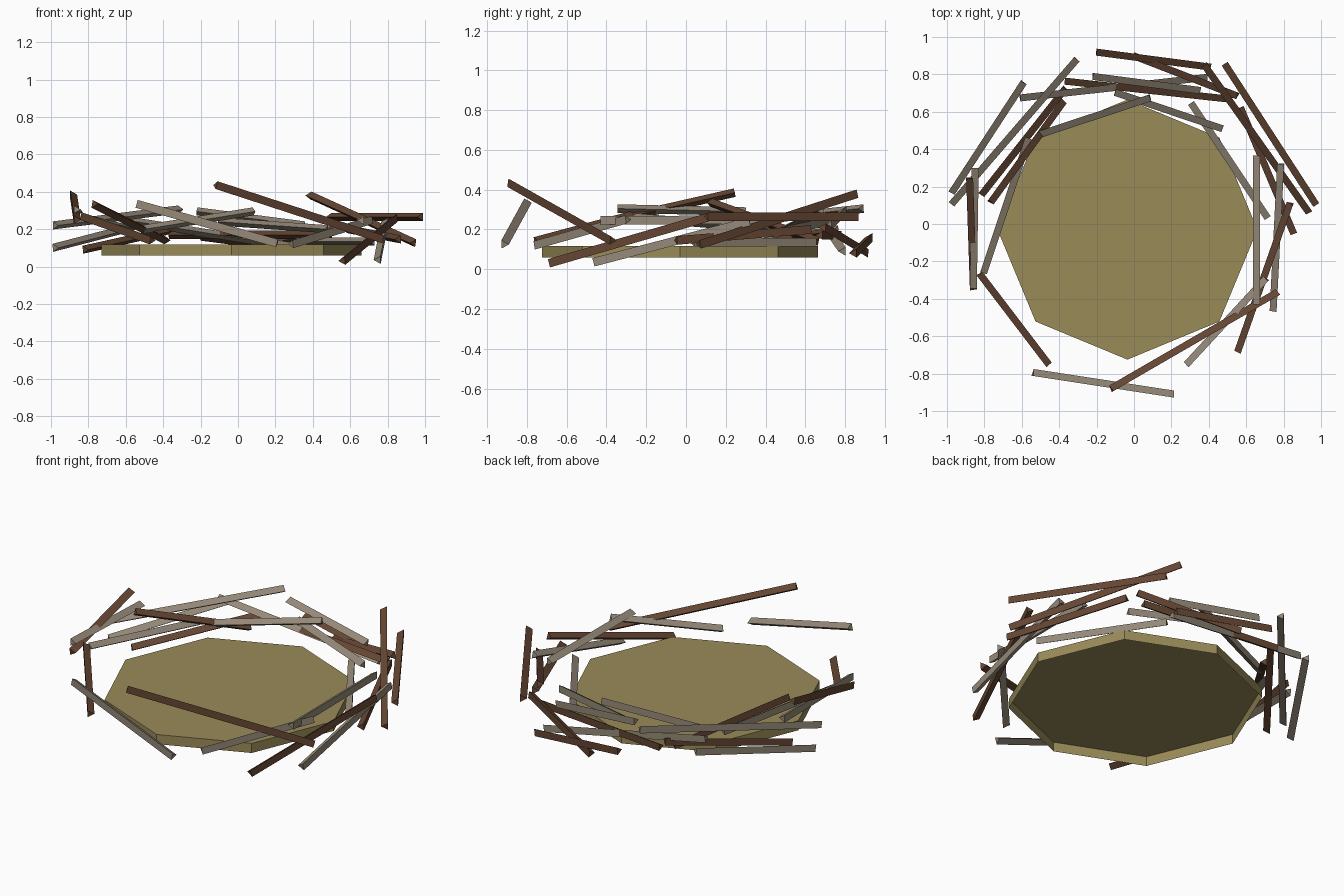
import bpy, bmesh, math
from mathutils import Vector

if "Cube" in bpy.data.objects:
    bpy.data.objects.remove(bpy.data.objects["Cube"])


def material(name, rgb):
    m = bpy.data.materials.new(name)
    m.diffuse_color = (*rgb, 1)
    m.use_nodes = True
    m.node_tree.nodes["Principled BSDF"].inputs["Base Color"].default_value = m.diffuse_color
    return m


straw = material("straw", (0.32, 0.26, 0.098))
brown = material("brown_bark", (0.130, 0.061, 0.033))
gray = material("weathered_gray", (0.30, 0.25, 0.19))


def add(name, verts, faces, mat):
    me = bpy.data.meshes.new(name)
    me.from_pydata(verts, [], faces)
    bm = bmesh.new()
    bm.from_mesh(me)
    bmesh.ops.recalc_face_normals(bm, faces=bm.faces)
    bm.to_mesh(me)
    bm.free()
    me.materials.append(mat)
    ob = bpy.data.objects.new(name, me)
    bpy.context.collection.objects.link(ob)
    return ob


# Nest floor: eight-sided shallow cap, open underneath
N, R, CX, CY = 8, 0.695, -0.035, -0.03
ring = [(CX + R * math.cos(math.tau * i / N), CY + R * math.sin(math.tau * i / N)) for i in range(N)]
verts = [(x, y, z) for z in (0.06, 0.118) for x, y in ring]
faces = [(i, (i + 1) % N, N + (i + 1) % N, N + i) for i in range(N)]
faces.append(tuple(range(N, 2 * N)))
add("nest_floor", verts, faces, straw)


# Twig: three-sided prism, flat side outward, ridge toward the nest centre
def twig(name, a, b, mat, side=0.043):
    a, b = Vector(a), Vector(b)
    d = (b - a).normalized()
    inward = d.cross(Vector((0, 0, 1))).normalized()
    if inward.dot((a + b) / 2) > 0:
        inward = -inward
    up = d.cross(inward).normalized()
    r = side / math.sqrt(3)
    tri = [inward * r, -inward * r / 2 + up * side / 2, -inward * r / 2 - up * side / 2]
    vs = [p + t for p in (a, b) for t in tri]
    fs = [(0, 1, 2), (5, 4, 3), (0, 1, 4, 3), (1, 2, 5, 4), (2, 0, 3, 5)]
    add(name, vs, fs, mat)


# Brown twigs around the rim
brown_ends = [
    ((-.12, -.885, .435), (.77, -.37, .145)),
    ((.49, .86, .265), (.98, .105, .265)),
    ((.38, .855, .38), (.94, .065, .125)),
    ((.575, .625, .20), (.86, -.05, .145)),
    ((.84, .11, .26), (.56, -.685, .03)),
    ((-.20, .925, .16), (.41, .845, .08)),
    ((0, .905, .08), (.555, .69, .21)),
    ((-.37, .77, .17), (.50, .675, .17)),
    ((-.885, .245, .385), (-.865, -.35, .25)),
    ((-.77, .12, .335), (-.38, .66, .14)),
    ((-.82, .16, .09), (-.37, .73, .19)),
    ((-.83, -.27, .27), (-.46, -.755, .14)),
]
# Gray twigs around the rim
gray_ends = [
    ((-.54, -.80, .335), (.21, -.915, .125)),
    ((.79, .32, .24), (.75, -.465, .035)),
    ((.66, .365, .25), (.66, -.43, .245)),
    ((.285, -.755, .12), (.71, -.295, .25)),
    ((.31, .65, .135), (.72, .035, .135)),
    ((-.22, .795, .295), (.355, .72, .22)),
    ((-.31, .885, .305), (-.98, .11, .22)),
    ((-.595, .76, .20), (-.98, .17, .10)),
    ((-.61, .68, .25), (.39, .79, .09)),
    ((-.10, .71, .24), (.475, .515, .20)),
    ((-.505, .485, .20), (.085, .68, .295)),
    ((-.81, -.26, .26), (-.57, .46, .20)),
    ((-.855, .30, .29), (-.865, -.345, .305)),
]
for label, ends, mat in (("brown", brown_ends, brown), ("gray", gray_ends, gray)):
    for i, (a, b) in enumerate(ends, 1):
        twig(f"{label}_twig_{i:02d}", a, b, mat)
